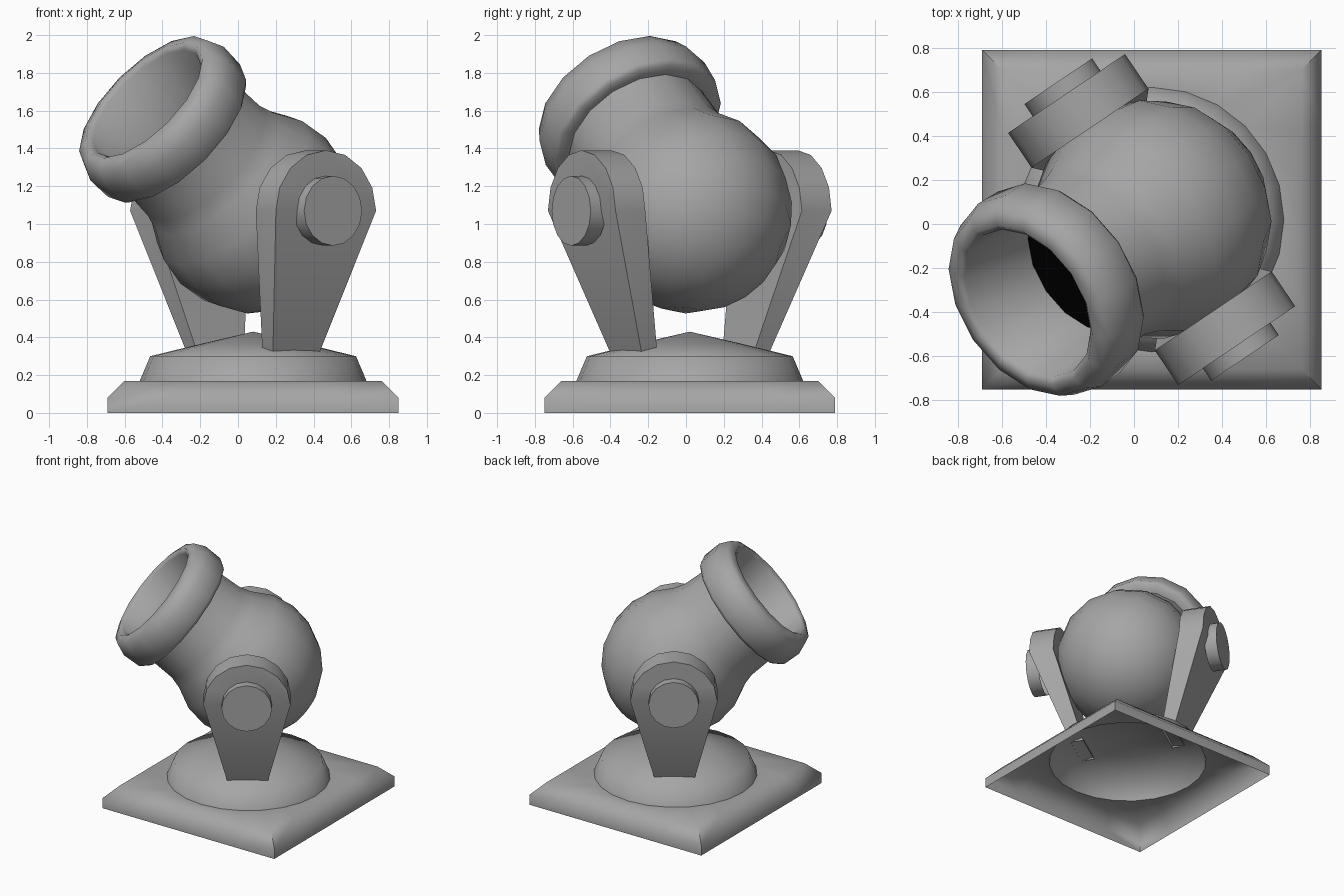
import bpy, bmesh, math
from mathutils import Matrix, Vector

if "Cube" in bpy.data.objects:
    bpy.data.objects.remove(bpy.data.objects["Cube"])

CX, CY, PIVOT_Z = 0.08, 0.02, 1.07
YAW = Matrix.Rotation(math.radians(214), 4, 'Z')
PLACE = Matrix.Translation((CX, CY, 0)) @ YAW


def material(name, value):
    m = bpy.data.materials.new(name)
    m.diffuse_color = (value, value, value, 1)
    m.use_nodes = True
    m.node_tree.nodes["Principled BSDF"].inputs["Base Color"].default_value = m.diffuse_color
    return m


GREY = material("grey_metal", 0.38)
BLACK = material("bore_black", 0.0)


def finish(bm, name, mats, angle, matrix, recalc=True):
    bm.transform(matrix)
    if recalc:
        bmesh.ops.recalc_face_normals(bm, faces=bm.faces)
    mesh = bpy.data.meshes.new(name)
    bm.to_mesh(mesh)
    bm.free()
    for m in mats:
        mesh.materials.append(m)
    ob = bpy.data.objects.new(name, mesh)
    bpy.context.collection.objects.link(ob)
    bpy.ops.object.select_all(action='DESELECT')
    bpy.context.view_layer.objects.active = ob
    ob.select_set(True)
    bpy.ops.object.shade_smooth_by_angle(angle=math.radians(angle))
    return ob


def skin(bm, loops):
    """Join neighbouring loops; a loop of one vertex is a pole."""
    faces = []
    for a, b in zip(loops, loops[1:]):
        n = max(len(a), len(b))
        for i in range(n):
            j = (i + 1) % n
            if len(a) == 1:
                faces.append(bm.faces.new((a[0], b[j], b[i])))
            elif len(b) == 1:
                faces.append(bm.faces.new((a[i], a[j], b[0])))
            else:
                faces.append(bm.faces.new((a[i], a[j], b[j], b[i])))
    return faces


def ring(bm, r, z, n=16, square=False):
    if r == 0:
        return [bm.verts.new((0, 0, z))]
    pts = []
    for i in range(n):
        t = 2 * math.pi * i / n
        c, s = math.cos(t), math.sin(t)
        k = r / max(abs(c), abs(s)) if square else r
        pts.append(bm.verts.new((c * k, s * k, z)))
    return pts


# Base: hollow square plinth rising into a shallow round dome
bm = bmesh.new()
skin(bm, [ring(bm, 0.77, 0, 24, True), ring(bm, 0.77, 0.08, 24, True),
          ring(bm, 0.68, 0.17, 24, True), ring(bm, 0.60, 0.17, 24),
          ring(bm, 0.545, 0.30, 24), ring(bm, 0.27, 0.367, 24),
          ring(bm, 0, 0.43)])
finish(bm, "base", [GREY], 60, Matrix.Translation((CX, CY, 0)), False)

# Barrel: round breech, neck, muzzle band and bore, turned as one profile
R = 0.545
profile = [(R * math.sin(math.radians(a)), -R * math.cos(math.radians(a)))
           for a in (0, 18, 36, 54, 72, 90, 108, 126)]
profile += [(0.415, 0.41), (0.405, 0.64), (0.475, 0.635), (0.495, 0.66),
            (0.50, 0.80), (0.465, 0.885), (0.40, 0.91), (0.37, 0.885),
            (0.34, 0.47), (0, 0.47)]
bm = bmesh.new()
skin(bm, [ring(bm, r, z) for r, z in profile])
for f in bm.faces:
    if all(abs(v.co.z - 0.47) < 1e-4 for v in f.verts):
        f.material_index = 1          # bore floor
tilt = Matrix.Rotation(math.radians(50), 4, 'Y')
finish(bm, "barrel", [GREY, BLACK], 62,
       PLACE @ Matrix.Translation((0, 0, PIVOT_Z)) @ tilt)


def arm(name, side):
    """Round-headed support, leaning inward below the pivot, open at its foot."""
    bm = bmesh.new()
    arc = [(0.32 * math.cos(math.pi * i / 8), 0.32 * math.sin(math.pi * i / 8) + PIVOT_Z)
           for i in range(9)]
    walls = []
    for head_y, foot_y in ((0.50, 0.31), (0.69, 0.41)):
        top = [bm.verts.new((x, side * head_y, z)) for x, z in arc]
        foot = [bm.verts.new((x, side * foot_y, 0.325)) for x in (-0.15, 0.15)]
        bm.faces.new(top)
        bm.faces.new((top[0], top[-1], foot[0], foot[1]))
        walls.append([foot[1]] + top + [foot[0]])
    a, b = walls
    for i in range(len(a) - 1):
        bm.faces.new((a[i], a[i + 1], b[i + 1], b[i]))
    finish(bm, name, [GREY], 45, PLACE)


def pivot_cap(name, side):
    """Low round cap on the outside of a support."""
    bm = bmesh.new()
    skin(bm, [ring(bm, 0.185, 0.66), ring(bm, 0.185, 0.757), ring(bm, 0, 0.757)])
    turn = Matrix.Rotation(math.radians(-90 * side), 4, 'X')
    finish(bm, name, [GREY], 45,
           PLACE @ Matrix.Translation((0, 0, PIVOT_Z)) @ turn)


for label, side in (("front", 1), ("rear", -1)):
    arm(label + "_support_arm", side)
    pivot_cap(label + "_pivot_cap", side)
